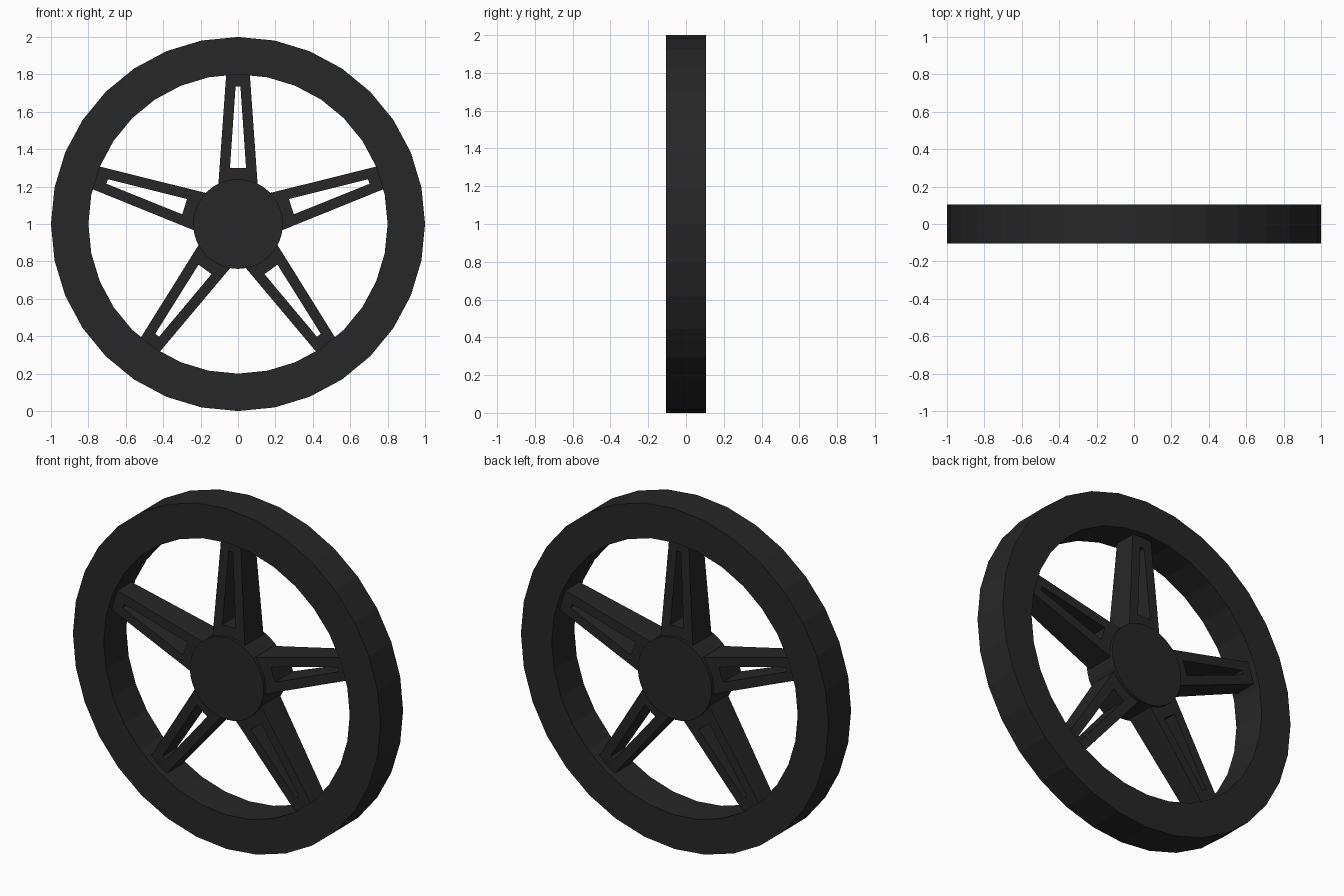
import bpy, bmesh
from math import pi, sin, cos
from mathutils import Matrix

if "Cube" in bpy.data.objects:
    bpy.data.objects.remove(bpy.data.objects["Cube"])

SIDES = 32
HALF = 0.105      # half depth of rim and hub
CENTRE_Z = 1.0

mat = bpy.data.materials.new("black_plastic")
mat.diffuse_color = (0.02, 0.02, 0.02, 1)
mat.use_nodes = True
mat.node_tree.nodes["Principled BSDF"].inputs["Base Color"].default_value = mat.diffuse_color


def add_object(name, bm, angle=0.0):
    bmesh.ops.recalc_face_normals(bm, faces=bm.faces[:])
    mesh = bpy.data.meshes.new(name)
    bm.to_mesh(mesh)
    bm.free()
    mesh.materials.append(mat)
    ob = bpy.data.objects.new(name, mesh)
    ob.matrix_world = Matrix.Translation((0, 0, CENTRE_Z)) @ Matrix.Rotation(angle, 4, 'Y')
    bpy.context.collection.objects.link(ob)
    return ob


def frame_mesh(outer, inner, depth):
    """Closed frame between two matching (x, z) loops; depth(z) gives half depth."""
    bm = bmesh.new()
    loops = [[bm.verts.new((x, side * depth(z), z)) for x, z in pts]
             for pts, side in ((outer, -1), (outer, 1), (inner, 1), (inner, -1))]
    n = len(outer)
    for a in range(4):
        la, lb = loops[a], loops[(a + 1) % 4]
        for i in range(n):
            j = (i + 1) % n
            bm.faces.new((la[i], la[j], lb[j], lb[i]))
    return bm


def circle(r):
    return [(r * sin(2 * pi * i / SIDES), r * cos(2 * pi * i / SIDES)) for i in range(SIDES)]


def trapezoid(w0, z0, w1, z1):
    return [(-w0, z0), (w0, z0), (w1, z1), (-w1, z1)]


# Rim
add_object("rim", frame_mesh(circle(1.0), circle(0.8), lambda z: HALF))

# Hub
bm = bmesh.new()
bmesh.ops.create_cone(bm, cap_ends=True, segments=SIDES, radius1=0.24, radius2=0.24,
                      depth=2 * HALF, matrix=Matrix.Rotation(pi / 2, 4, 'X'))
add_object("hub", bm)


# Five tapered spokes with a slot cut through each
def spoke_depth(z):
    return 0.087 - 0.022 * (z - 0.22) / 0.58


for k in range(5):
    bm = frame_mesh(trapezoid(0.105, 0.21, 0.063, 0.803),
                    trapezoid(0.043, 0.30, 0.013, 0.735), spoke_depth)
    add_object(f"spoke_{k + 1}", bm, 2 * pi * k / 5)
